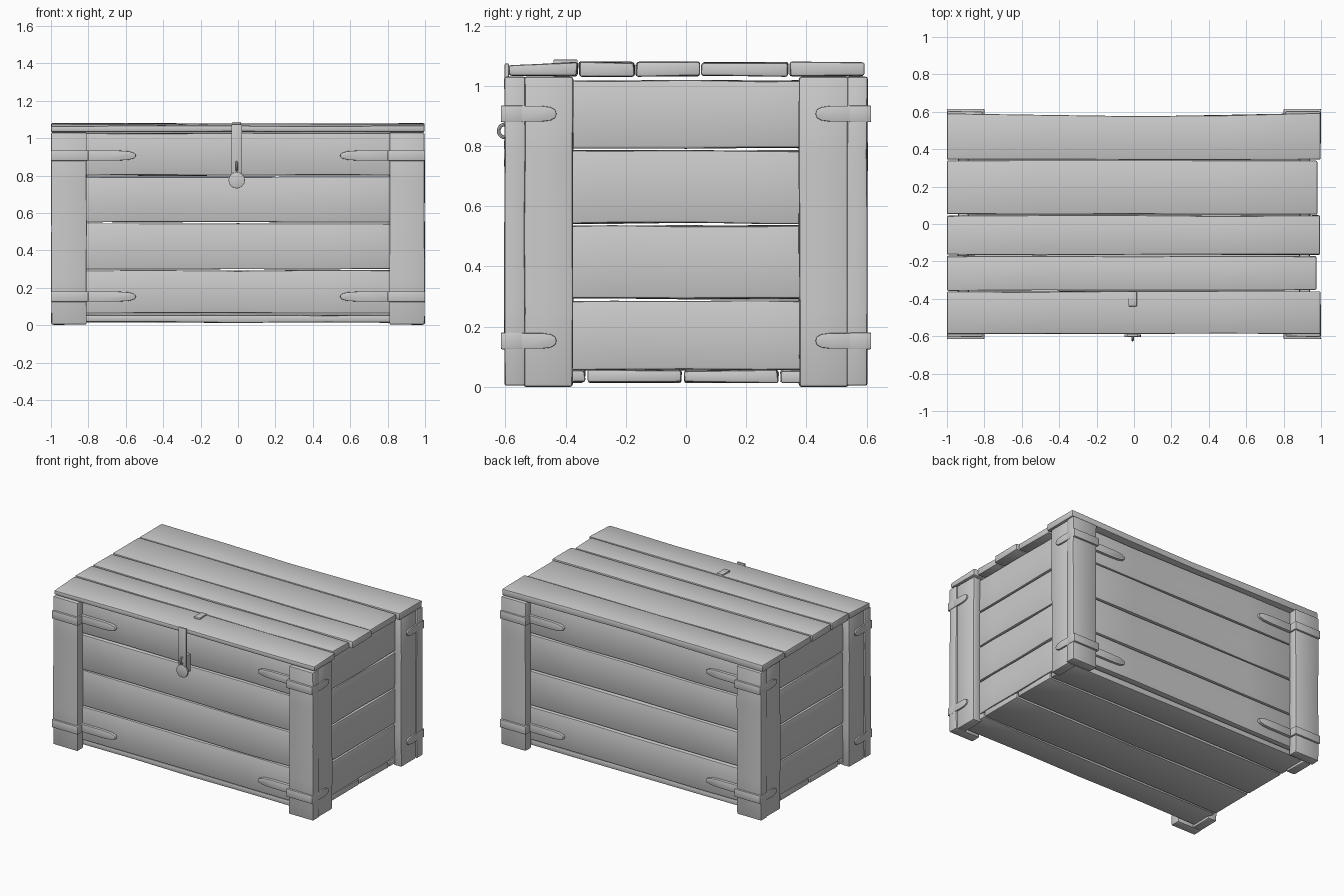
import bpy, bmesh, math, random
from mathutils import Vector, Matrix

random.seed(4)
if "Cube" in bpy.data.objects:
    bpy.data.objects.remove(bpy.data.objects["Cube"], do_unlink=True)

grey = bpy.data.materials.new("plain grey")
grey.use_nodes = True
grey.diffuse_color = (0.6, 0.6, 0.6, 1)
bsdf = grey.node_tree.nodes["Principled BSDF"]
bsdf.inputs["Base Color"].default_value = (0.6, 0.6, 0.6, 1)
bsdf.inputs["Roughness"].default_value = 0.8
parts = []


def finish(name, bm, bevel):
    """Round the sharp edges and turn the mesh into an object."""
    bmesh.ops.recalc_face_normals(bm, faces=bm.faces)
    if bevel:
        sharp = [e for e in bm.edges if e.calc_face_angle(0) > math.radians(40)]
        bmesh.ops.bevel(bm, geom=sharp, offset=bevel, segments=2, profile=0.5,
                        affect='EDGES', clamp_overlap=True)
    mesh = bpy.data.meshes.new(name)
    bm.to_mesh(mesh)
    bm.free()
    mesh.materials.append(grey)
    obj = bpy.data.objects.new(name, mesh)
    bpy.context.collection.objects.link(obj)
    parts.append(obj)
    return obj


def board(name, lo, hi, warp=0.003, bevel=0.008, shape=None):
    """Box between two corners, gently warped along its longest side."""
    lo, hi = Vector(lo), Vector(hi)
    size, mid = hi - lo, (lo + hi) / 2
    axis = max(range(3), key=lambda i: size[i])
    bm = bmesh.new()
    bmesh.ops.create_cube(bm, size=1)
    for v in bm.verts:
        v.co = Vector(v.co[i] * size[i] for i in range(3)) + mid
    if warp:
        normal = Vector(1.0 if i == axis else 0.0 for i in range(3))
        for t in (0.25, 0.5, 0.75):
            bmesh.ops.bisect_plane(bm, geom=bm.verts[:] + bm.edges[:] + bm.faces[:],
                                   plane_co=lo + size * t, plane_no=normal)
        for v in bm.verts:
            for i in range(3):
                if i != axis:
                    v.co[i] += random.uniform(-warp, warp)
    if shape:
        for v in bm.verts:
            shape(v.co)
    return finish(name, bm, bevel)


def plate(name, outline, thick, place, bevel=0.003):
    """Flat outline in local XY, thickened along local Z."""
    bm = bmesh.new()
    face = bm.faces.new([bm.verts.new((x, y, 0)) for x, y in outline])
    ext = bmesh.ops.extrude_face_region(bm, geom=[face])
    for v in ext["geom"]:
        if isinstance(v, bmesh.types.BMVert):
            v.co.z += thick
    bm.transform(place)
    return finish(name, bm, bevel)


def leaf(length, half):
    """Outline of a strap end with a tapered round tip."""
    top = [(0, half), (length * 0.62, half), (length * 0.85, half * 0.85),
           (length * 0.97, half * 0.5)]
    return top + [(length, 0)] + [(x, -y) for x, y in reversed(top)]


def frame(origin, x_dir, z_dir):
    """Matrix with local X along x_dir, local Y upright, local Z along z_dir."""
    m = Matrix((x_dir, (0, 0, 1), z_dir)).transposed().to_4x4()
    return Matrix.Translation(origin) @ m


# Wall boards: four rows on every side
rows = [0.06, 0.297, 0.547, 0.797, 1.03]
for i, (z0, z1) in enumerate(zip(rows, rows[1:])):
    for side, s in (("front", -1), ("back", 1)):
        y = sorted((s * 0.49, s * 0.546))
        board(f"{side}_board_{i}", (-0.93, y[0], z0 + 0.004), (0.93, y[1], z1 - 0.004))
    for side, s in (("right", -1), ("left", 1)):
        x = sorted((s * 0.885, s * 0.94))
        board(f"{side}_board_{i}", (x[0], -0.49, z0 - 0.004), (x[1], 0.49, z1 - 0.012))

# Floor boards
floor = [-0.53, -0.33, -0.01, 0.31, 0.53]
for i, (y0, y1) in enumerate(zip(floor, floor[1:])):
    board(f"floor_board_{i}", (-0.94, y0 + 0.005, 0.015), (0.94, y1 - 0.005, 0.055))


# Lid boards: front one tips forward, back one has a worn hollow edge
def tip_forward(co):
    if co.y < -0.5:
        co.z -= 0.012 if co.z > 1.05 else 0.0


def hollow_edge(co):
    if co.y > 0.5:
        co.y -= 0.018 * (1 - abs(co.x))


lid = [-0.59, -0.358, -0.168, 0.048, 0.342, 0.595]
ends = [0.998, 0.975, 0.995, 0.98, 0.998]
shapes = [tip_forward, None, None, None, hollow_edge]
for i, (y0, y1) in enumerate(zip(lid, lid[1:])):
    board(f"lid_board_{i}", (-1, y0 + 0.003, 1.032), (ends[i], y1 - 0.003, 1.078),
          shape=shapes[i])

# Corner posts and iron straps, mirrored to all four corners
for xname, sx in (("right", -1), ("left", 1)):
    for yname, sy in (("front", -1), ("back", 1)):
        tag = f"{yname}_{xname}"
        x = sorted((sx * 0.81, sx * 0.998))
        y = sorted((sy * 0.535, sy * 0.602))
        board(f"{tag}_post", (x[0], y[0], 0.004), (x[1], y[1], 1.03), 0.002, 0.007)
        x = sorted((sx * 0.925, sx * 0.99))
        y = sorted((sy * 0.375, sy * 0.54))
        board(f"{tag}_side_post", (x[0], y[0], 0.0), (x[1], y[1], 1.03), 0.002, 0.01)
        for level, z in (("upper", 0.907), ("lower", 0.153)):
            name = f"{tag}_{level}_strap"
            # band across the post
            x = sorted((sx * 0.8, sx * 1.0))
            y = sorted((sy * 0.54, sy * 0.615))
            board(name + "_band", (x[0], y[0], z - 0.028), (x[1], y[1], z + 0.028),
                  0, 0.005)
            # pointed ends on the wall and on the side post
            plate(name + "_long_end", leaf(0.26, 0.027), 0.03,
                  frame((sx * 0.805, sy * 0.535, z), (-sx, 0, 0), (0, sy, 0)))
            plate(name + "_short_end", leaf(0.13, 0.026), 0.02,
                  frame((sx * 0.98, sy * 0.56, z), (0, -sy, 0), (sx, 0, 0)))

# Hasp: tab on the lid, hanging strap, round end and staple
board("hasp_lid_tab", (-0.03, -0.44, 1.07), (0.015, -0.36, 1.087), 0, 0.003)
board("hasp_strap", (-0.036, -0.602, 0.78), (0.022, -0.588, 1.074), 0, 0.004)
round_end = [(0.044 * math.cos(a), 0.044 * math.sin(a))
             for a in (math.tau * k / 16 for k in range(16))]
plate("hasp_round_end", round_end, 0.014,
      frame((-0.007, -0.591, 0.775), (1, 0, 0), (0, -1, 0)))
board("hasp_backing", (-0.03, -0.592, 0.76), (0.016, -0.54, 0.88), 0, 0.004)
bpy.ops.mesh.primitive_torus_add(location=(-0.007, -0.6, 0.85), major_radius=0.022,
                                 minor_radius=0.006, major_segments=20, minor_segments=8,
                                 rotation=(0, math.pi / 2, 0))
staple = bpy.context.object
staple.name = "hasp_staple"
staple.data.materials.append(grey)
parts.append(staple)

# Smooth shading with crisp corners
bpy.ops.object.select_all(action='DESELECT')
for obj in parts:
    obj.select_set(True)
bpy.context.view_layer.objects.active = staple
bpy.ops.object.shade_smooth_by_angle(angle=math.radians(40))
